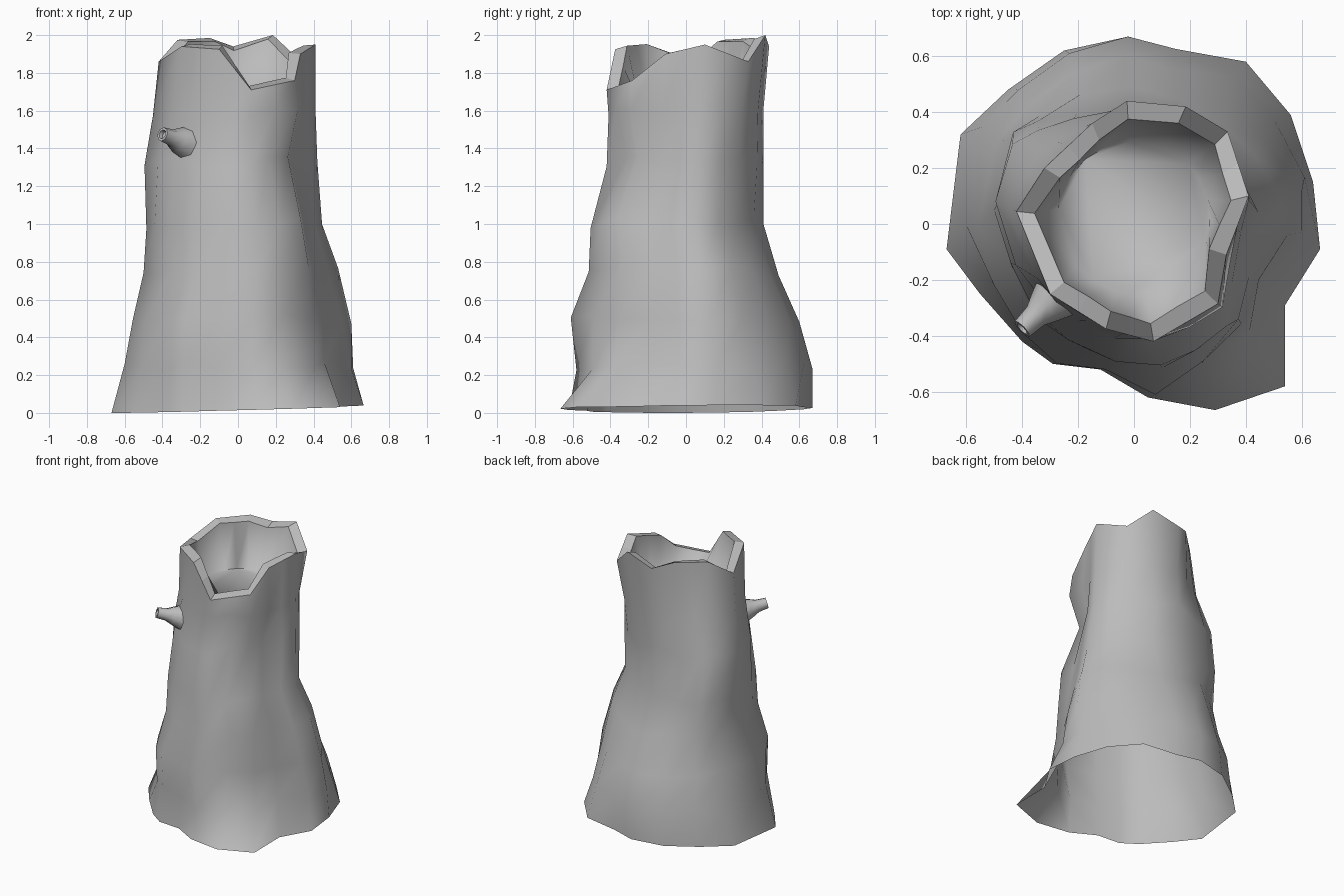
import bpy, bmesh, math, random
from mathutils import Vector

cube = bpy.data.objects.get("Cube")
if cube:
    bpy.data.objects.remove(cube, do_unlink=True)
random.seed(4)

bark = bpy.data.materials.new("bark_grey")
bark.use_nodes = True
bark.diffuse_color = (0.5, 0.5, 0.5, 1)
bark.node_tree.nodes["Principled BSDF"].inputs["Base Color"].default_value = bark.diffuse_color


def finish(bm, name, angle):
    """Turn a bmesh into a shaded object."""
    bmesh.ops.recalc_face_normals(bm, faces=bm.faces)
    mesh = bpy.data.meshes.new(name)
    bm.to_mesh(mesh)
    bm.free()
    mesh.materials.append(bark)
    obj = bpy.data.objects.new(name, mesh)
    bpy.context.collection.objects.link(obj)
    bpy.ops.object.select_all(action='DESELECT')
    bpy.context.view_layer.objects.active = obj
    obj.select_set(True)
    bpy.ops.object.shade_smooth_by_angle(angle=math.radians(angle), keep_sharp_edges=True)


def add_ring(bm, points):
    return [bm.verts.new(p) for p in points]


def bridge(bm, low, high):
    """Join two equal rings with quads."""
    count = len(low)
    return [bm.faces.new((low[i], low[(i + 1) % count], high[(i + 1) % count], high[i]))
            for i in range(count)]


def fit(points, box):
    """Stretch an outline to the bounds left, right, front, back."""
    xs, ys = [p.x for p in points], [p.y for p in points]
    left, right, front, back = box
    return [Vector((left + (p.x - min(xs)) / (max(xs) - min(xs)) * (right - left),
                    front + (p.y - min(ys)) / (max(ys) - min(ys)) * (back - front),
                    p.z)) for p in points]


# Outlines, anticlockwise from the front: spreading roots, lower trunk, waist
root_outline = [(.05, -.62), (.29, -.665), (.54, -.58), (.54, -.29), (.665, -.09),
                (.64, .15), (.56, .39), (.4, .58), (.15, .62), (-.02, .67),
                (-.25, .62), (-.45, .48), (-.62, .32), (-.67, -.09), (-.55, -.25),
                (-.4, -.42), (-.29, -.5), (-.12, -.52)]
lower_outline = [(.08, -.61), (.25, -.49), (.39, -.36), (.45, -.2), (.56, -.04),
                 (.6, .12), (.48, .31), (.35, .44), (.15, .56), (-.02, .6),
                 (-.22, .55), (-.38, .42), (-.49, .3), (-.555, 0), (-.49, -.22),
                 (-.4, -.4), (-.27, -.5), (-.1, -.53)]
waist_outline = [(.1, -.505), (.23, -.46), (.34, -.37), (.36, -.22), (.41, -.08),
                 (.445, .04), (.39, .17), (.28, .27), (.14, .36), (-.02, .405),
                 (-.2, .4), (-.34, .37), (-.43, .33), (-.485, .08), (-.43, -.14),
                 (-.35, -.3), (-.23, -.41), (-.06, -.49)]
base = [Vector((x, y, .02 + .03 * x + .01 * y)) for x, y in root_outline]
lower_trunk = [Vector((x, y, .5)) for x, y in lower_outline]
waist = [Vector((x, y, 1)) for x, y in waist_outline]

# Broken rim corners; some edges get a midpoint to match the outlines
corners = [(.07, -.42, 1.71), (.3, -.285, 1.76), (.33, -.11, 1.9), (.41, .1, 1.95),
           (.335, .33, 1.86), (.185, .42, 2), (-.025, .44, 1.94), (-.15, .36, 1.985),
           (-.32, .2, 1.975), (-.42, .045, 1.86), (-.3, -.25, 1.94), (-.1, -.375, 1.925)]
rim = []
for i, corner in enumerate(corners):
    rim.append(Vector(corner))
    if i in (0, 2, 3, 7, 10, 11):
        rim.append((Vector(corner) + Vector(corners[(i + 1) % len(corners)])) / 2)

# Rings: height, outline below, outline above, blend, front left swelling, bounds
levels = [(.25, base, lower_trunk, .6, .94, (-.6, .61, -.58, .67)),
          (.5, lower_trunk, waist, 0, 1, (-.555, .6, -.61, .6)),
          (.75, lower_trunk, waist, .5, 1, (-.5, .53, -.515, .49)),
          (1, lower_trunk, waist, 1, 1, (-.485, .445, -.505, .41)),
          (1.33, waist, rim, .35, .85, (-.495, .42, -.42, .41)),
          (1.6, waist, rim, .7, 1.05, (-.45, .41, -.41, .41))]

# Trunk wall
bm = bmesh.new()
previous = add_ring(bm, base)
for height, below, above, blend, swelling, box in levels:
    outline = []
    for low, high in zip(below, above):
        p = low.lerp(high, blend) * random.uniform(.985, 1.015)
        p.z = height + random.uniform(-.03, .03)
        outline.append(p)
    outline = fit(outline, box)
    for p in outline[1:4]:
        p.xy *= swelling
    ring = add_ring(bm, outline)
    bridge(bm, previous, ring)
    previous = ring
outer = add_ring(bm, rim)
bridge(bm, previous, outer)

# Crisp broken lip and the shallow round hollow inside
lip = []
for p in rim:
    inward = Vector((-p.x, -p.y, 0)).normalized() * .065
    lip.append(p + inward - Vector((0, 0, p.y * .05)))
inner = add_ring(bm, lip)
for face in bridge(bm, outer, inner):
    for edge in face.edges:
        edge.smooth = False
middle = Vector((0, .025, 1.63))
floor = add_ring(bm, [middle + Vector((p.x, p.y, 0)).normalized() * .27 for p in rim])
bridge(bm, inner, floor)
bm.faces.new(floor)
finish(bm, "hollow_trunk", 85)

# Snapped twig, flaring into the trunk, with a dished end
bm = bmesh.new()
start, tip = Vector((-.28, -.26, 1.43)), Vector((-.4, -.375, 1.475))
axis = (tip - start).normalized()
side = axis.cross(Vector((0, 0, 1))).normalized()
rise = side.cross(axis)
previous = None
for along, radius in ((0, .09), (.35, .065), (.6, .045), (1, .038), (1, .025), (.88, .02)):
    centre = start.lerp(tip, along)
    ring = add_ring(bm, [centre + radius * (side * math.cos(a) + rise * math.sin(a))
                         for a in (math.tau * k / 8 for k in range(8))])
    if previous:
        bridge(bm, previous, ring)
    previous = ring
bm.faces.new(previous)
finish(bm, "broken_twig", 45)
